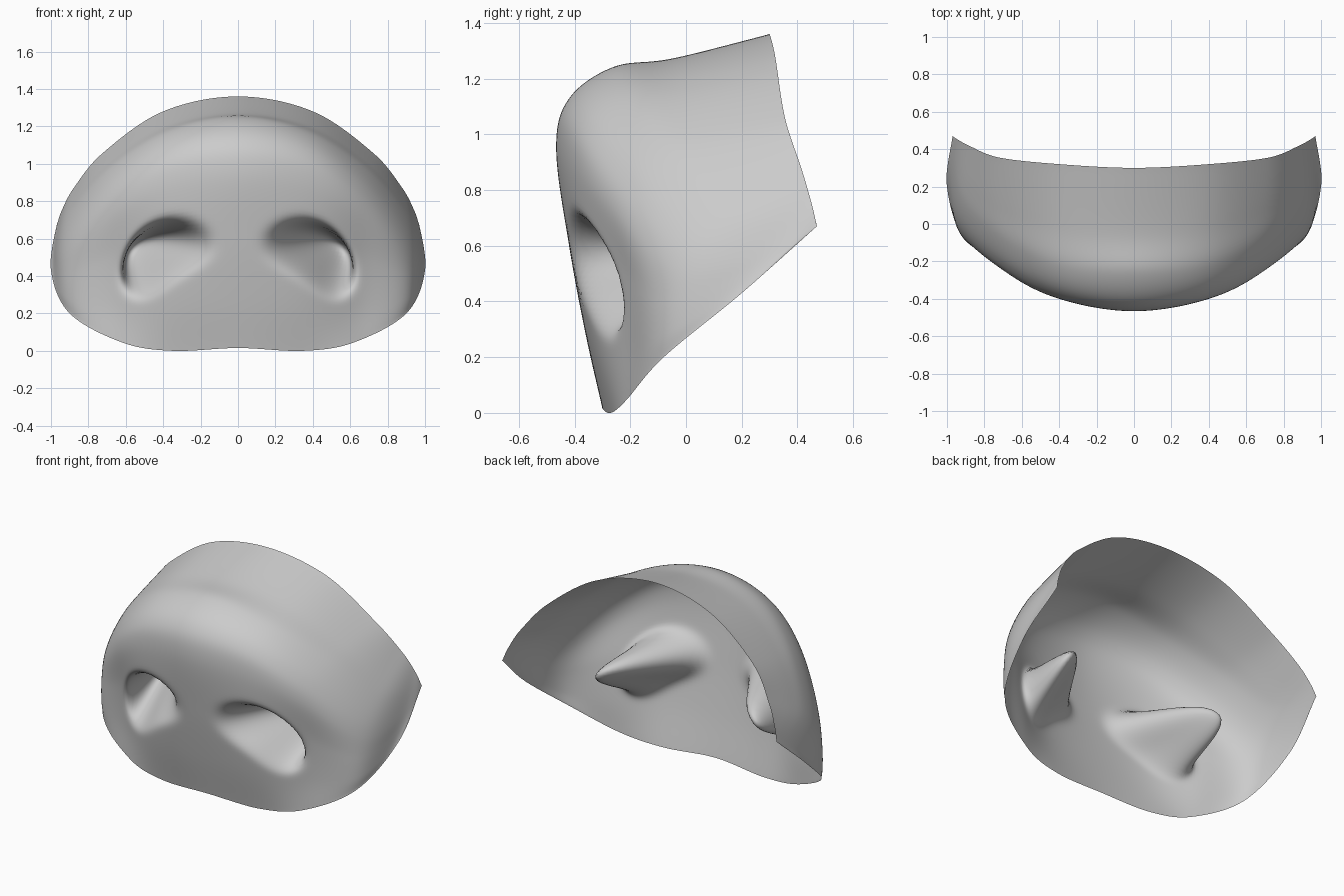
import bpy, bmesh
from mathutils import Vector

if "Cube" in bpy.data.objects:
    bpy.data.objects.remove(bpy.data.objects["Cube"])

# Half-shell sections, each running from the lower edge over the face to the back rim
SECTIONS = [
    [(0, -.30, .015), (0, -.36, .28), (0, -.42, .60), (0, -.467, .95),
     (0, -.42, 1.13), (0, -.26, 1.243), (0, -.05, 1.272), (0, .30, 1.36)],
    [(.35, -.27, 0), (.36, -.33, .28), (.37, -.375, .58), (.37, -.41, .90),
     (.37, -.37, 1.06), (.38, -.23, 1.16), (.39, -.02, 1.203), (.40, .32, 1.28)],
    [(.62, -.215, .045), (.64, -.215, .25), (.655, -.235, .50), (.66, -.275, .75),
     (.67, -.225, .88), (.69, -.09, .96), (.705, .08, 1.0), (.72, .355, 1.06)],
    [(.90, -.08, .20), (.915, -.075, .28), (.925, -.06, .40), (.93, -.03, .52),
     (.925, .02, .62), (.915, .11, .71), (.90, .22, .78), (.875, .415, .875)],
]
sections = [[Vector(p) for p in s] for s in SECTIONS]
low, high, corner = Vector((1.0, .20, .43)), Vector((.94, .45, .755)), Vector((.97, .47, .67))
sections.append([low.lerp(high, i / 7) + Vector((.04, 0, 0)) * (i / 7 * (1 - i / 7))
                 for i in range(8)])
sections.append([corner.copy() for i in range(8)])


def spline(pts, t, before=None):
    """Catmull-Rom through pts, t from 0 to 1."""
    n = len(pts) - 1
    i = min(int(t * n), n - 1)
    f = t * n - i
    b, c = pts[i], pts[i + 1]
    a = pts[i - 1] if i else (before or b * 2 - c)
    d = pts[i + 2] if i + 2 <= n else c * 2 - b
    return .5 * (2 * b + (c - a) * f + (2 * a - 5 * b + 4 * c - d) * f ** 2
                 + (3 * b - a - 3 * c + d) * f ** 3)


# Nostril pocket: pushes the face back inside a crescent, steep on its upper outer side
AXIS = Vector((.82, -.57))
MID = Vector((.44, .555))
PUSH = Vector((.10, .47, .02))


def nostril(p):
    if p.y > -.1 or p.z > 1:
        return p
    q = Vector((p.x, p.z)) - MID
    along = q.dot(AXIS)
    across = q.x * -AXIS.y + q.y * AXIS.x + 1.5 * along ** 2
    r2 = abs(along / .27) ** 2.4 + (across / (.11 if across > 0 else .20)) ** 2
    return p + PUSH * (1 - r2) ** 1.8 if r2 < 1 else p


# Snout shell, open at the back
NU, NV = 80, 120
bm = bmesh.new()
grid = []
for j in range(-NU, NU + 1):
    u = abs(j) / NU
    row = []
    column = []
    for k in range(8):
        pts = [s[k] for s in sections]
        mirror = Vector((-pts[1].x, pts[1].y, pts[1].z))
        column.append(spline(pts, u, mirror))
    for i in range(NV + 1):
        p = nostril(spline(column, i / NV))
        if j < 0:
            p.x = -p.x
        row.append(bm.verts.new(p))
    grid.append(row)
for a, b in zip(grid, grid[1:]):
    for i in range(NV):
        bm.faces.new((a[i], b[i], b[i + 1], a[i + 1]))
bmesh.ops.remove_doubles(bm, verts=bm.verts, dist=.0005)

# Soften the interior, keeping the open rim fixed
inner = [v for v in bm.verts if not v.is_boundary]
for _ in range(8):
    bmesh.ops.smooth_vert(bm, verts=inner, factor=.5,
                          use_axis_x=True, use_axis_y=True, use_axis_z=True)
for f in bm.faces:
    f.smooth = True
mesh = bpy.data.meshes.new("snout_shell")
bm.to_mesh(mesh)
bm.free()
snout = bpy.data.objects.new("snout_shell", mesh)
bpy.context.collection.objects.link(snout)
